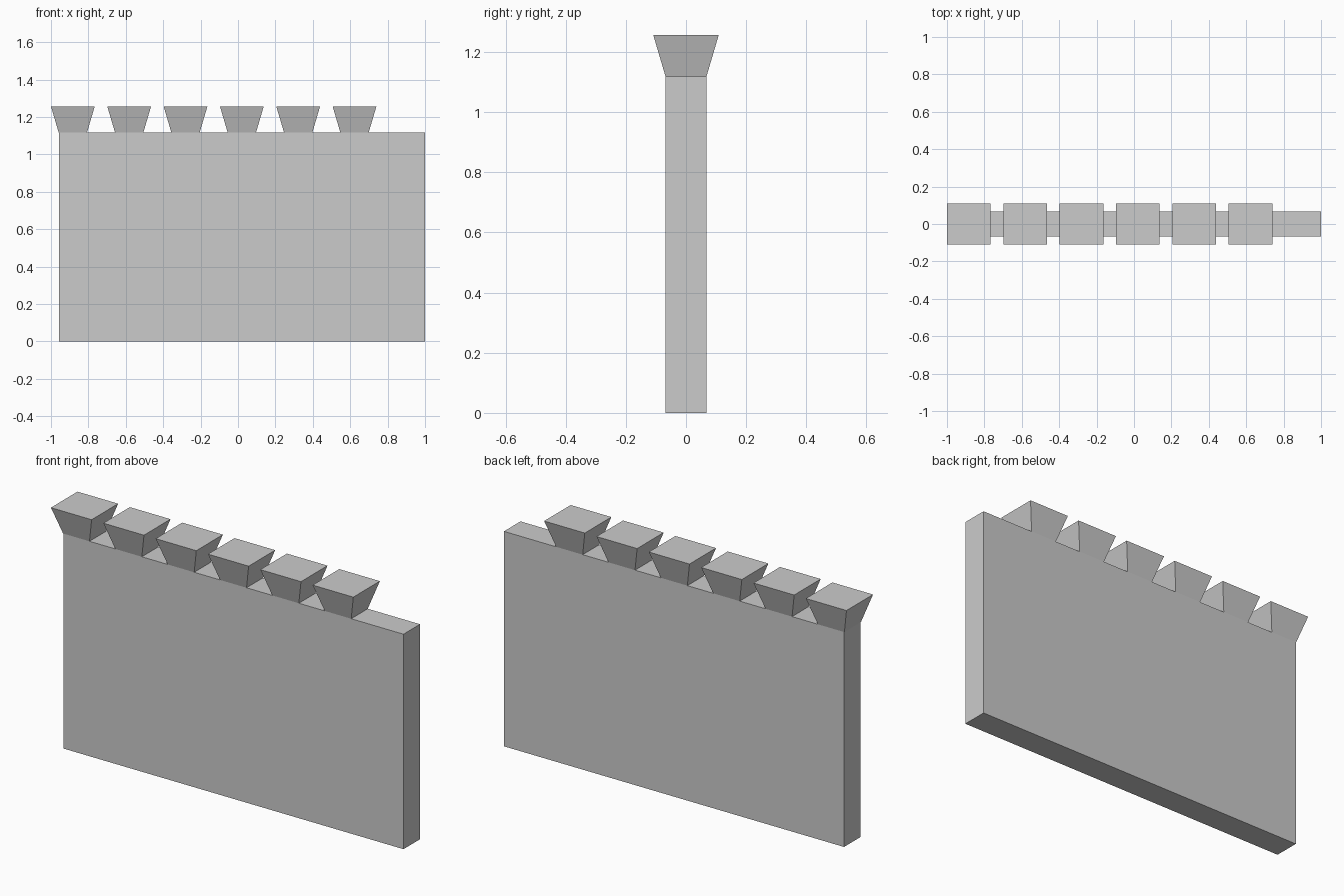
import bpy
import bmesh

if "Cube" in bpy.data.objects:
    bpy.data.objects.remove(bpy.data.objects["Cube"])

WALL_H, TOP_Z = 1.118, 1.257
WALL_LEFT, WALL_RIGHT = -0.957, 1.0
HALF_T = 0.068          # half thickness of the wall
FLARE = 0.041           # outward lean of each merlon
MERLON_W, PITCH, COUNT = 0.152, 0.3012, 6


def flared_block(name, x0, x1, half_y, z0, z1, flare=0.0):
    """Box whose top face is pushed outward by flare on all sides."""
    bm = bmesh.new()
    bmesh.ops.create_cube(bm, size=2.0)
    for v in bm.verts:
        sx, sy, top = v.co.x, v.co.y, v.co.z > 0
        grow = flare if top else 0.0
        v.co.x = (x1 if sx > 0 else x0) + sx * grow
        v.co.y = sy * (half_y + grow)
        v.co.z = z1 if top else z0
    bmesh.ops.recalc_face_normals(bm, faces=bm.faces)
    mesh = bpy.data.meshes.new(name)
    bm.to_mesh(mesh)
    bm.free()
    obj = bpy.data.objects.new(name, mesh)
    bpy.context.collection.objects.link(obj)
    return obj


# Wall slab
flared_block("wall", WALL_LEFT, WALL_RIGHT, HALF_T, 0.0, WALL_H)

# Row of flared merlons, leaving a bare stretch at the right end
for i in range(COUNT):
    x = -1.0 + FLARE + i * PITCH
    flared_block(f"merlon_{i + 1}", x, x + MERLON_W, HALF_T, WALL_H, TOP_Z, FLARE)
